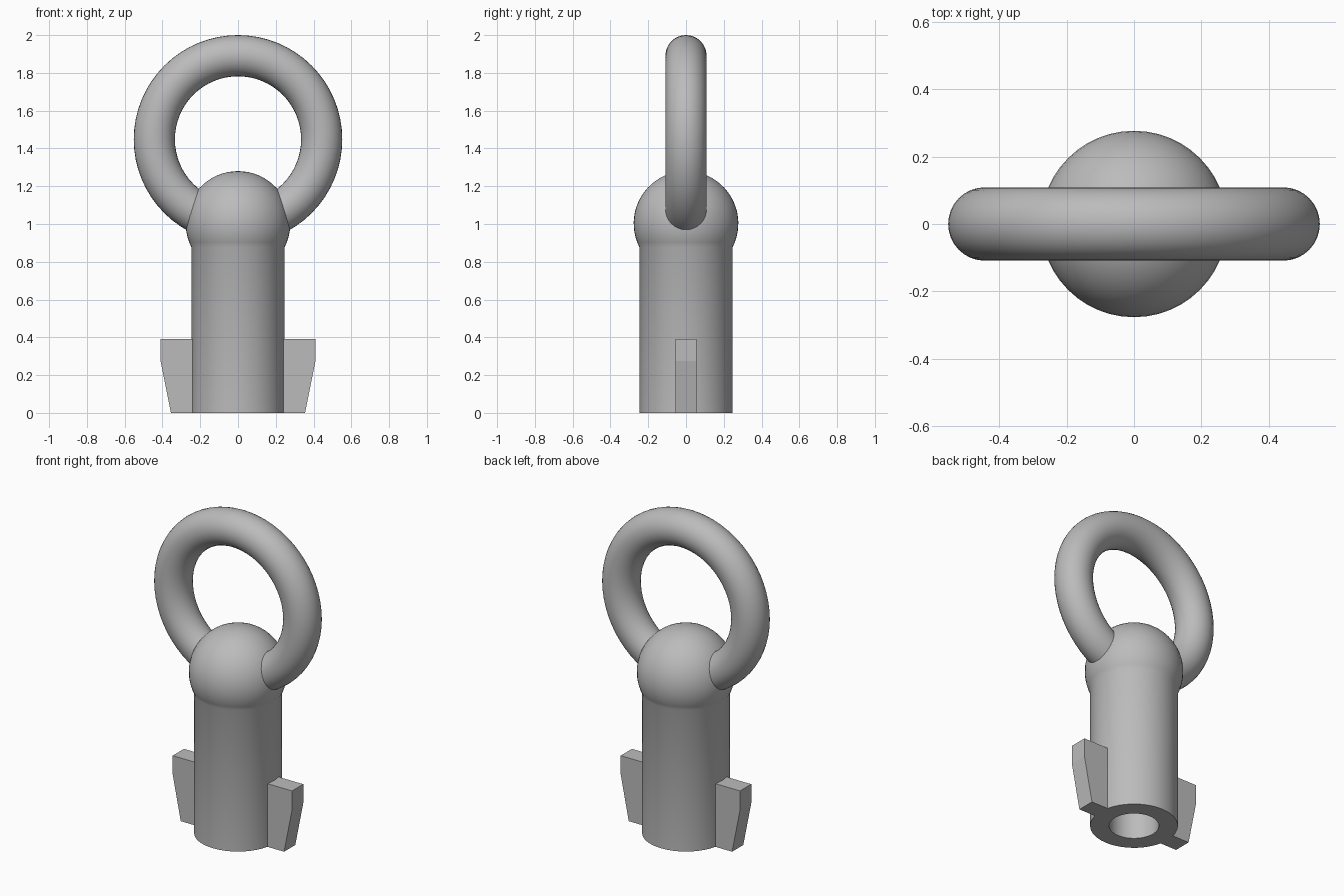
import bpy, bmesh, math
from mathutils import Matrix

cube = bpy.data.objects.get("Cube")
if cube:
    bpy.data.objects.remove(cube, do_unlink=True)

GREY = (0.5, 0.5, 0.5, 1)
metal = bpy.data.materials.new("plain grey metal")
metal.use_nodes = True
metal.diffuse_color = GREY
metal.node_tree.nodes["Principled BSDF"].inputs["Base Color"].default_value = GREY

SHAFT_R, HOLE_R, HOLE_DEPTH = 0.247, 0.14, 0.75
BALL_R, BALL_Z = 0.277, 1.003
RING_R, RING_TUBE, RING_Z = 0.443, 0.109, 1.448


def finish(obj, smooth=True):
    obj.data.materials.append(metal)
    bpy.ops.object.select_all(action='DESELECT')
    obj.select_set(True)
    bpy.context.view_layer.objects.active = obj
    if smooth:
        bpy.ops.object.shade_smooth_by_angle(angle=math.radians(30))


def mesh_object(name, bm):
    bmesh.ops.recalc_face_normals(bm, faces=bm.faces)
    mesh = bpy.data.meshes.new(name)
    bm.to_mesh(mesh)
    bm.free()
    obj = bpy.data.objects.new(name, mesh)
    bpy.context.collection.objects.link(obj)
    return obj


# Hollow shaft and ball head, turned from one profile
start = -math.acos(SHAFT_R / BALL_R)
steps = 20
profile = [(0, HOLE_DEPTH), (HOLE_R, HOLE_DEPTH), (HOLE_R, 0), (SHAFT_R, 0)]
for i in range(steps + 1):
    a = start + (math.pi / 2 - start) * i / steps
    profile.append((BALL_R * math.cos(a), BALL_Z + BALL_R * math.sin(a)))
bm = bmesh.new()
verts = [bm.verts.new((r, 0, z)) for r, z in profile]
edges = [bm.edges.new(pair) for pair in zip(verts, verts[1:])]
bmesh.ops.spin(bm, geom=verts + edges, cent=(0, 0, 0), axis=(0, 0, 1),
               angle=math.tau, steps=48, use_duplicate=False)
bmesh.ops.remove_doubles(bm, verts=bm.verts, dist=0.0001)
finish(mesh_object("shaft_and_ball", bm))

# Ring handle standing in the ball
bpy.ops.mesh.primitive_torus_add(major_radius=RING_R, minor_radius=RING_TUBE,
                                 major_segments=64, minor_segments=32,
                                 location=(0, 0, RING_Z),
                                 rotation=(math.pi / 2, 0, 0))
ring = bpy.context.object
ring.name = "ring_handle"
finish(ring)

# Two tapered key fins at the foot
outline = [(0.2, 0), (0.355, 0), (0.41, 0.275), (0.41, 0.392), (0.2, 0.392)]
for side, name in ((1, "left_fin"), (-1, "right_fin")):
    bm = bmesh.new()
    face = bm.faces.new([bm.verts.new((side * x, -0.055, z)) for x, z in outline])
    extruded = bmesh.ops.extrude_face_region(bm, geom=[face])["geom"]
    moved = [v for v in extruded if isinstance(v, bmesh.types.BMVert)]
    bmesh.ops.transform(bm, matrix=Matrix.Translation((0, 0.11, 0)), verts=moved)
    finish(mesh_object(name, bm), smooth=False)
